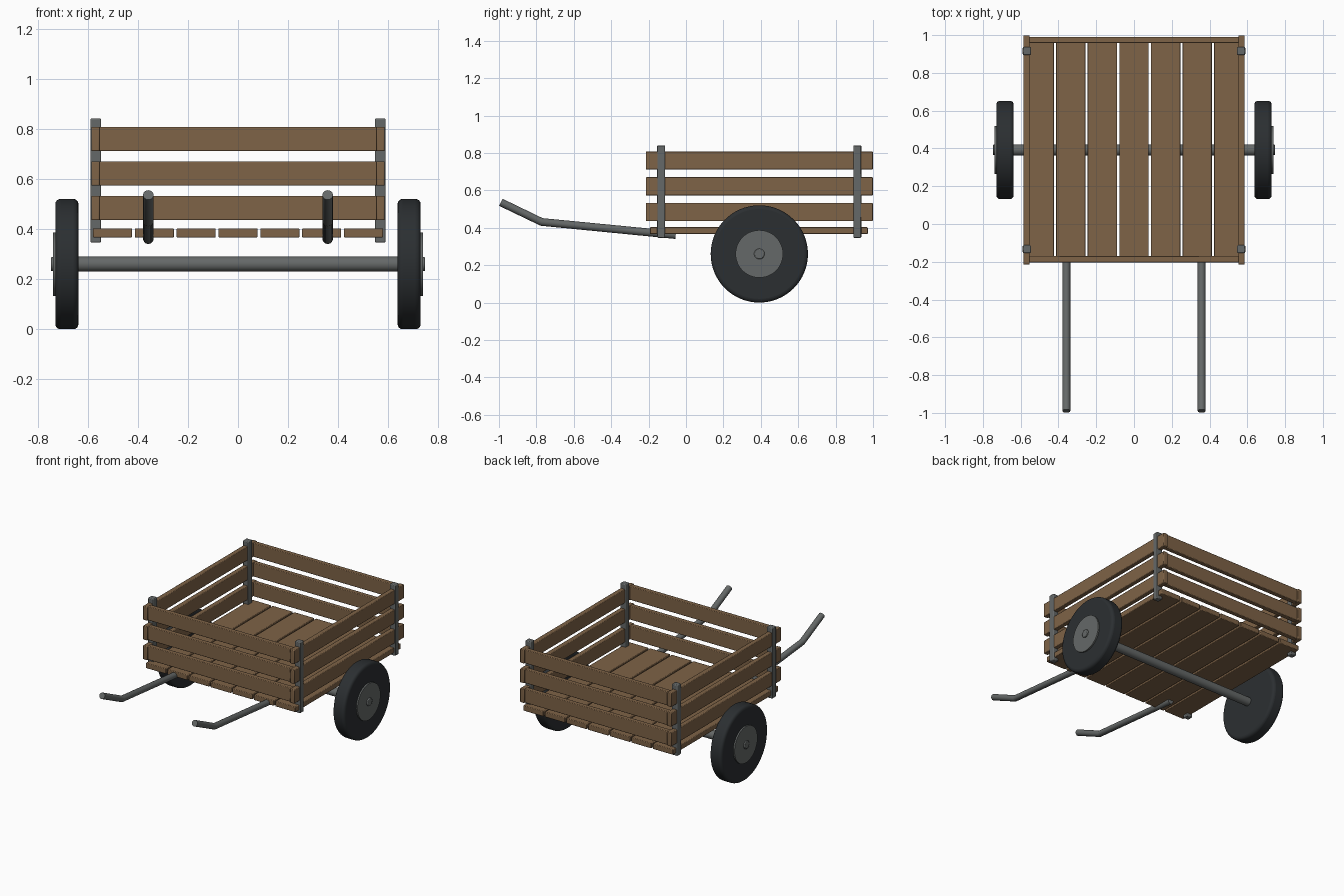
import bpy
from math import radians, pi

if "Cube" in bpy.data.objects:
    bpy.data.objects.remove(bpy.data.objects["Cube"])


def material(name, rgb):
    m = bpy.data.materials.new(name)
    m.diffuse_color = (*rgb, 1)
    m.use_nodes = True
    m.node_tree.nodes["Principled BSDF"].inputs["Base Color"].default_value = m.diffuse_color
    return m


WOOD = material("wood", (0.21, 0.125, 0.063))
METAL = material("metal", (0.13, 0.14, 0.138))
RUBBER = material("rubber", (0.024, 0.028, 0.031))


def finish(ob, name, mat, bevel=0.0, segments=2):
    ob.name = name
    ob.data.materials.append(mat)
    if bevel:
        b = ob.modifiers.new("bevel", "BEVEL")
        b.width, b.segments = bevel, segments
        b.limit_method = "ANGLE"
        b.angle_limit = radians(40)
    bpy.ops.object.shade_smooth_by_angle(angle=radians(35))
    return ob


def box(name, x, y, z, mat, bevel=0.004):
    # x, y, z are (min, max) pairs
    bpy.ops.mesh.primitive_cube_add(size=1, location=[sum(r) / 2 for r in (x, y, z)])
    ob = bpy.context.object
    ob.scale = [r[1] - r[0] for r in (x, y, z)]
    bpy.ops.object.transform_apply(location=False, rotation=False, scale=True)
    return finish(ob, name, mat, bevel)


def x_cylinder(name, x0, x1, r, mat, bevel=0.0, segments=3, sides=48):
    bpy.ops.mesh.primitive_cylinder_add(
        vertices=sides, radius=r, depth=abs(x1 - x0),
        location=((x0 + x1) / 2, AXLE_Y, AXLE_Z), rotation=(0, pi / 2, 0))
    bpy.ops.object.transform_apply(location=False, rotation=True, scale=False)
    return finish(bpy.context.object, name, mat, bevel, segments)


AXLE_Y, AXLE_Z = 0.392, 0.26

# Floor planks
for i in range(-3, 4):
    c = i * 0.167
    box("floor_plank", (c - 0.078, c + 0.078), (-0.193, 0.972), (0.366, 0.403), WOOD)

# Slatted walls
for z in (0.435, 0.573, 0.711):
    zr = (z, z + 0.097)
    box("front_slat", (-0.555, 0.555), (-0.204, -0.17), zr, WOOD)
    box("back_slat", (-0.555, 0.555), (0.958, 0.991), zr, WOOD)
    for s in (-1, 1):
        box("side_slat", sorted((s * 0.552, s * 0.585)), (-0.215, 0.999), zr, WOOD)

# Corner posts
for s in (-1, 1):
    for y in (-0.133, 0.916):
        box("corner_post", sorted((s * 0.546, s * 0.589)), (y - 0.021, y + 0.021),
            (0.346, 0.841), METAL, 0.005)

# Axle, tyres and hub plates
x_cylinder("axle", -0.73, 0.73, 0.03, METAL, sides=32)
for s in (-1, 1):
    x_cylinder("tyre", s * 0.637, s * 0.729, 0.26, RUBBER, 0.02, 4, 64)
    x_cylinder("hub_plate", s * 0.729, s * 0.739, 0.127, METAL)
    x_cylinder("axle_cap", s * 0.72, s * 0.747, 0.028, METAL, 0.004, 2, 32)

# Bent pull handles
for s in (-1, 1):
    cu = bpy.data.curves.new("handle", "CURVE")
    cu.dimensions = "3D"
    cu.bevel_depth, cu.bevel_resolution, cu.use_fill_caps = 0.021, 6, True
    sp = cu.splines.new("POLY")
    path = [(-0.055, 0.361), (-0.772, 0.431), (-0.99, 0.536)]
    sp.points.add(len(path) - 1)
    for p, (y, z) in zip(sp.points, path):
        p.co = (s * 0.358, y, z, 1)
    ob = bpy.data.objects.new("handle", cu)
    bpy.context.collection.objects.link(ob)
    bpy.ops.object.select_all(action="DESELECT")
    ob.select_set(True)
    bpy.context.view_layer.objects.active = ob
    bpy.ops.object.convert(target="MESH")
    finish(bpy.context.object, "pull_handle", METAL)
